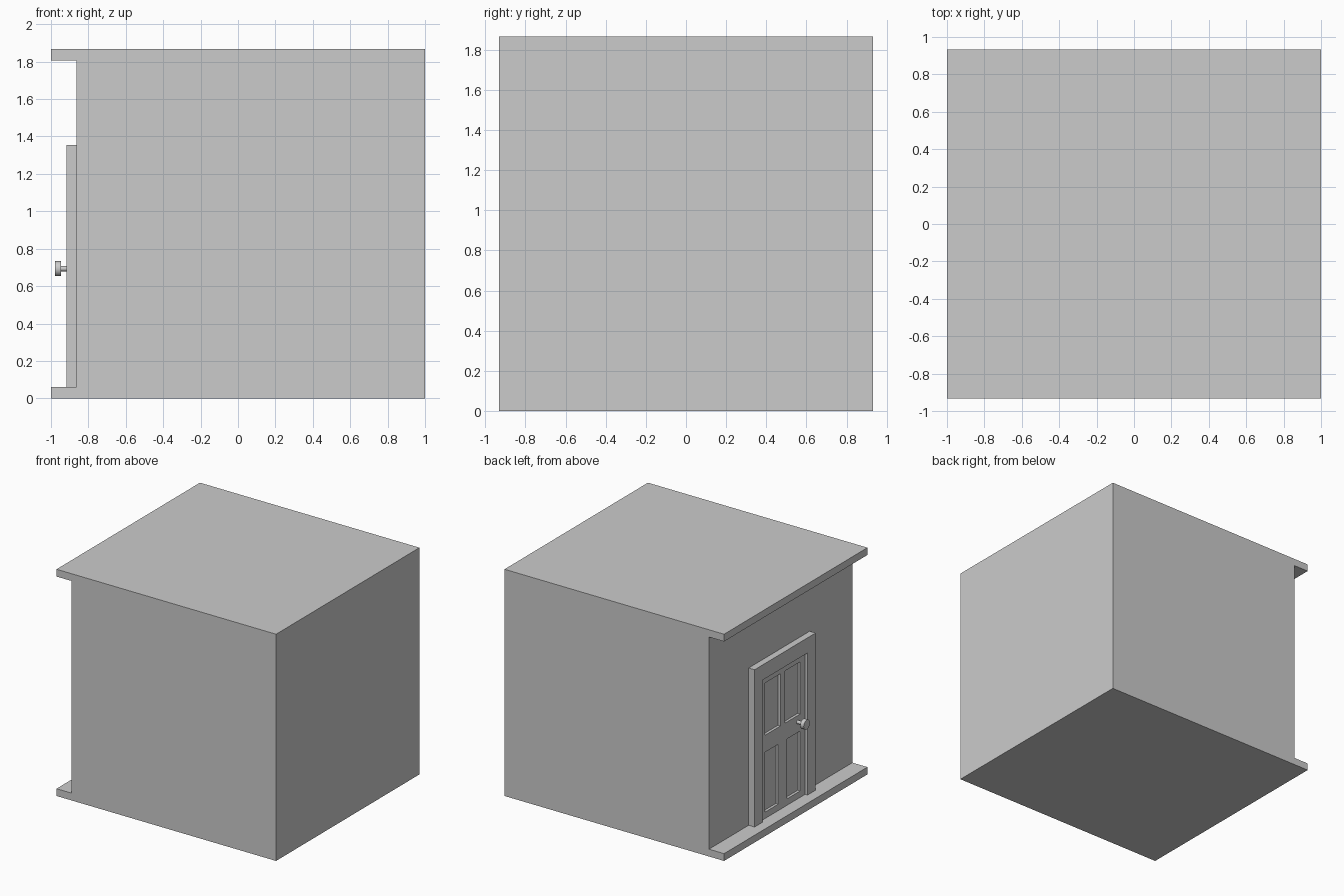
import bpy
import bmesh
from math import pi
from mathutils import Matrix, Vector

cube = bpy.data.objects.get("Cube")
if cube:
    bpy.data.objects.remove(cube, do_unlink=True)

grey = bpy.data.materials.new("light_grey")
grey.use_nodes = True
grey.diffuse_color = (0.6, 0.6, 0.6, 1)
grey.node_tree.nodes["Principled BSDF"].inputs["Base Color"].default_value = grey.diffuse_color


def finish(name, bm):
    bmesh.ops.recalc_face_normals(bm, faces=bm.faces)
    mesh = bpy.data.meshes.new(name)
    bm.to_mesh(mesh)
    bm.free()
    mesh.materials.append(grey)
    obj = bpy.data.objects.new(name, mesh)
    bpy.context.collection.objects.link(obj)
    return obj


def prism(name, points, sweep):
    """Close a flat outline and push it along the sweep vector."""
    bm = bmesh.new()
    face = bm.faces.new([bm.verts.new(p) for p in points])
    pushed = bmesh.ops.extrude_face_region(bm, geom=[face])["geom"]
    verts = [v for v in pushed if isinstance(v, bmesh.types.BMVert)]
    bmesh.ops.translate(bm, verts=verts, vec=Vector(sweep))
    return finish(name, bm)


def slab(name, x0, x1, y0, y1, z0, z1):
    outline = [(x0, y0, z0), (x0, y1, z0), (x0, y1, z1), (x0, y0, z1)]
    return prism(name, outline, (x1 - x0, 0, 0))


HALF, TOP, LIP, WALL = 0.933, 1.867, 0.06, -0.863
FRONT, LEAF, PANEL = -0.917, -0.895, -0.873
MID = 0.02

# Block with a roof and floor ledge overhanging the door side
profile = [(-1, 0), (1, 0), (1, TOP), (-1, TOP), (-1, TOP - LIP),
           (WALL, TOP - LIP), (WALL, LIP), (-1, LIP)]
prism("building_block", [(x, -HALF, z) for x, z in profile], (0, 2 * HALF, 0))

# Door surround: two jambs and a head in one piece
out, inn, head, opening = 0.397, 0.293, 1.355, 1.23
arch = [(-out, LIP), (-out, head), (out, head), (out, LIP),
        (inn, LIP), (inn, opening), (-inn, opening), (-inn, LIP)]
prism("door_frame", [(FRONT, MID + y, z) for y, z in arch], (WALL - FRONT, 0, 0))

# Door leaf with four sunken panels
leaf = slab("door_leaf", LEAF, WALL, MID - inn, MID + inn, LIP, opening)
for z0, z1, near in ((0.746, 1.176, 0.03), (0.113, 0.606, 0.058)):
    for side in (-1, 1):
        y0, y1 = sorted((MID + side * near, MID + side * 0.228))
        cutter = slab("panel_cutter", LEAF - 0.05, PANEL, y0, y1, z0, z1)
        cutter.hide_render = True
        mod = leaf.modifiers.new("panel", "BOOLEAN")
        mod.operation = "DIFFERENCE"
        mod.solver = "EXACT"
        mod.object = cutter
        bpy.context.view_layer.objects.active = leaf
        bpy.ops.object.modifier_apply(modifier=mod.name)
        bpy.data.objects.remove(cutter, do_unlink=True)


# Round handle: stem and disc, lying along x
def rod(name, x0, x1, radius):
    bm = bmesh.new()
    place = Matrix.Translation(((x0 + x1) / 2, -0.175, 0.693)) @ Matrix.Rotation(pi / 2, 4, "Y")
    bmesh.ops.create_cone(bm, cap_ends=True, segments=24, radius1=radius,
                          radius2=radius, depth=x1 - x0, matrix=place)
    obj = finish(name, bm)
    bpy.ops.object.select_all(action="DESELECT")
    obj.select_set(True)
    bpy.context.view_layer.objects.active = obj
    bpy.ops.object.shade_smooth_by_angle()


rod("knob_stem", -0.95, LEAF + 0.01, 0.014)
rod("knob_disc", -0.978, -0.946, 0.04)
